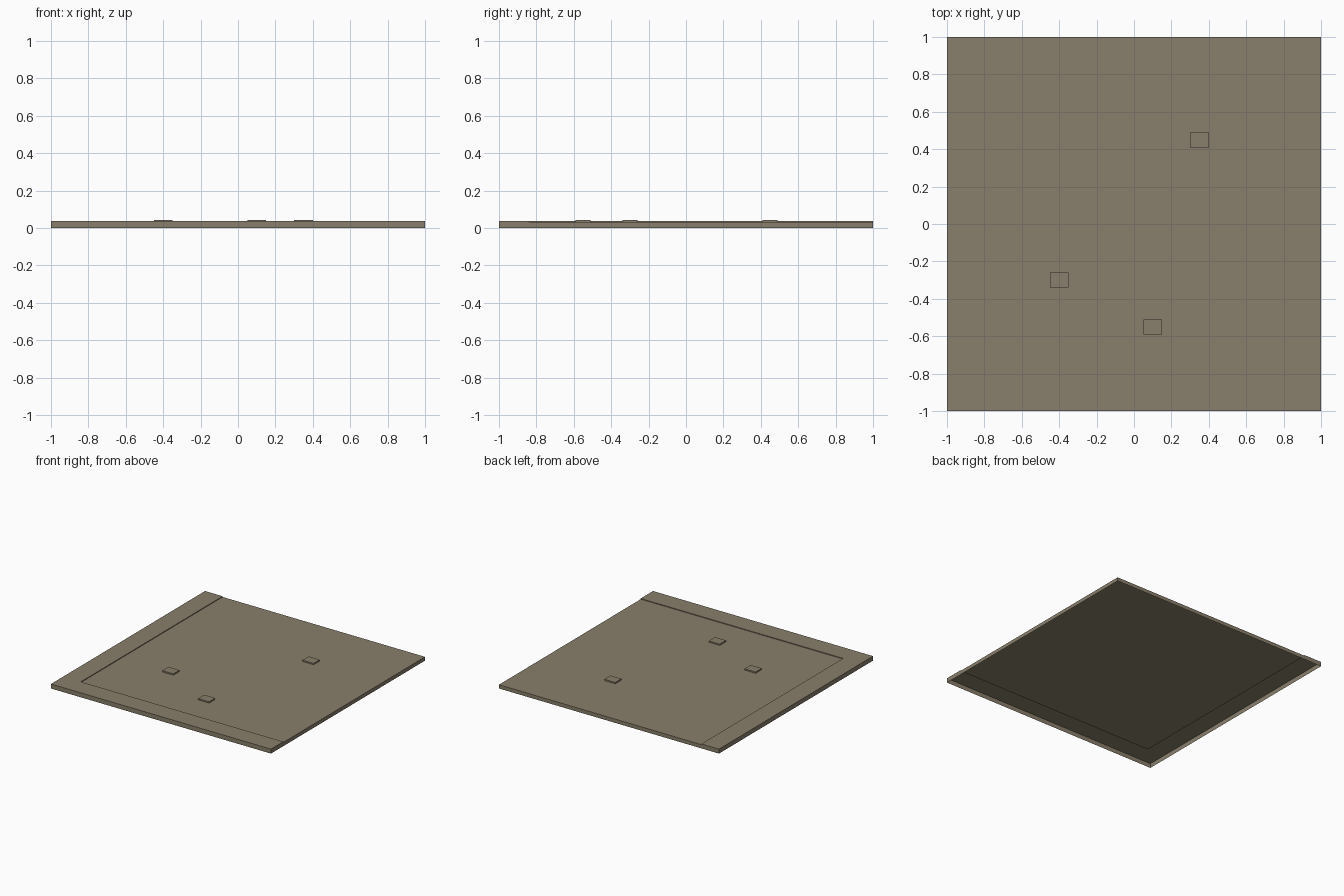
import bpy

cube = bpy.data.objects.get("Cube")
if cube:
    bpy.data.objects.remove(cube, do_unlink=True)

stone = bpy.data.materials.new("brown_stone")
stone.use_nodes = True
colour = (0.25, 0.212, 0.148, 1)
stone.diffuse_color = colour
stone.node_tree.nodes["Principled BSDF"].inputs["Base Color"].default_value = colour

FLOOR, RIM, BLOCK_TOP = 0.031, 0.037, 0.042
INNER = -0.84  # inner edge of the raised border


def open_shell(name, outline, top, wall_feet):
    """Flat top over a counter-clockwise outline, open underneath.
    wall_feet gives the foot height of the wall below each edge, or None."""
    verts = [(x, y, top) for x, y in outline]
    n = len(outline)
    faces = [tuple(range(n))]
    for i, foot in enumerate(wall_feet):
        if foot is None:
            continue
        j = (i + 1) % n
        k = len(verts)
        verts += [(*outline[i], foot), (*outline[j], foot)]
        faces.append((k, k + 1, j, i))
    mesh = bpy.data.meshes.new(name)
    mesh.from_pydata(verts, [], faces)
    mesh.materials.append(stone)
    obj = bpy.data.objects.new(name, mesh)
    bpy.context.collection.objects.link(obj)


def rectangle(x0, y0, x1, y1):
    return [(x0, y0), (x1, y0), (x1, y1), (x0, y1)]


# Floor with skirts on its two outer sides
open_shell("floor", rectangle(INNER, INNER, 1, 1), FLOOR, [None, 0, 0, None])

# Raised L-shaped border: outer skirts to the ground, inner steps to the floor
border = [(-1, -1), (1, -1), (1, INNER), (INNER, INNER), (INNER, 1), (-1, 1)]
open_shell("raised_border", border, RIM, [0, 0, FLOOR, FLOOR, 0, 0])

# Small blocks standing on the floor
for i, (x, y) in enumerate([(-0.4, -0.3), (0.1, -0.55), (0.35, 0.45)], 1):
    outline = rectangle(x - 0.05, y - 0.04, x + 0.05, y + 0.04)
    open_shell(f"small_block_{i}", outline, BLOCK_TOP, [FLOOR] * 4)
